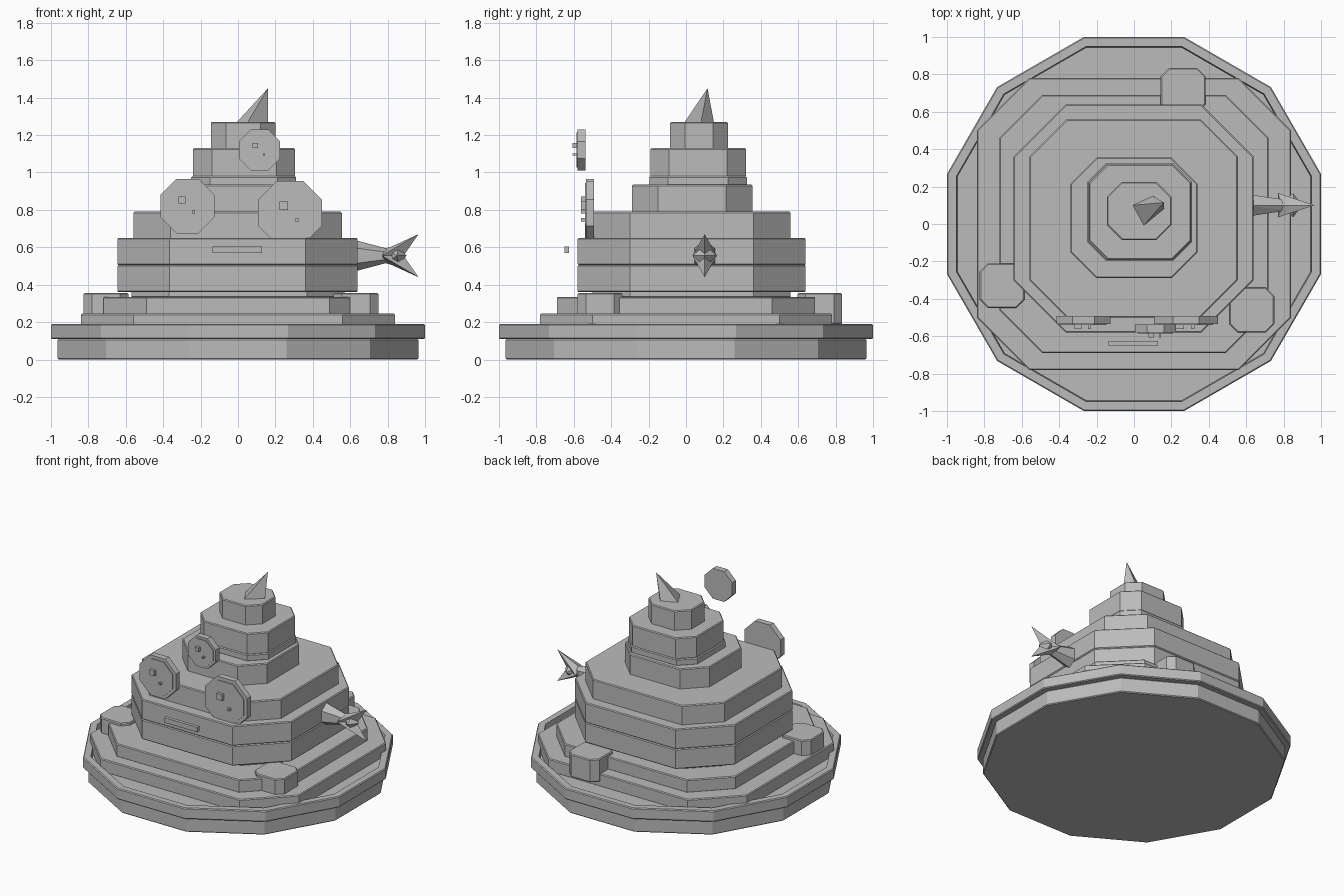
import bpy
import bmesh
import math
from mathutils import Vector

cube = bpy.data.objects.get("Cube")
if cube:
    bpy.data.objects.remove(cube, do_unlink=True)

grey = bpy.data.materials.new("stone_grey")
grey.use_nodes = True
grey.diffuse_color = (0.5, 0.5, 0.5, 1)
grey.node_tree.nodes["Principled BSDF"].inputs["Base Color"].default_value = (0.5, 0.5, 0.5, 1)


def add_object(name, bm, bevel=0):
    bmesh.ops.recalc_face_normals(bm, faces=bm.faces)
    mesh = bpy.data.meshes.new(name)
    bm.to_mesh(mesh)
    bm.free()
    mesh.materials.append(grey)
    obj = bpy.data.objects.new(name, mesh)
    bpy.context.collection.objects.link(obj)
    if bevel:
        mod = obj.modifiers.new("edge_bevel", "BEVEL")
        mod.width = bevel
        mod.segments = 1
        mod.limit_method = "ANGLE"
        mod.angle_limit = math.radians(60)
    return obj


def prism(name, outline, low, high, bevel=0.006):
    """Extrude a flat outline upward."""
    bm = bmesh.new()
    face = bm.faces.new([bm.verts.new((x, y, low)) for x, y in outline])
    up = bmesh.ops.extrude_face_region(bm, geom=[face])["geom"]
    bmesh.ops.translate(bm, vec=(0, 0, high - low),
                        verts=[v for v in up if isinstance(v, bmesh.types.BMVert)])
    return add_object(name, bm, bevel)


def chamfered(x0, x1, y0, y1, c):
    return [(x0 + c, y0), (x1 - c, y0), (x1, y0 + c), (x1, y1 - c),
            (x1 - c, y1), (x0 + c, y1), (x0, y1 - c), (x0, y0 + c)]


def polygon(sides, apothem):
    r = apothem / math.cos(math.pi / sides)
    angles = [(i + 0.5) * math.tau / sides for i in range(sides)]
    return [(r * math.cos(a), r * math.sin(a)) for a in angles]


def hull(name, points):
    bm = bmesh.new()
    for p in points:
        bm.verts.new(p)
    bmesh.ops.convex_hull(bm, input=bm.verts)
    return add_object(name, bm)


def box(name, center, size):
    bm = bmesh.new()
    bmesh.ops.create_cube(bm, size=1)
    for v in bm.verts:
        v.co = Vector(center) + v.co * Vector(size)
    return add_object(name, bm)


# Twelve-sided base with a shallow rimmed tray on top
prism("base_lower", polygon(12, 0.965), 0, 0.11)
bm = bmesh.new()
rings = [[bm.verts.new((x, y, z)) for x, y in polygon(12, a)]
         for a, z in [(0.965, 0.11), (0.995, 0.11), (1, 0.116), (1, 0.184),
                      (0.994, 0.19), (0.95, 0.19), (0.945, 0.155)]]
for lower, upper in zip(rings, rings[1:]):
    for i in range(12):
        j = (i + 1) % 12
        bm.faces.new((lower[i], lower[j], upper[j], upper[i]))
bm.faces.new(rings[-1])
bm.faces.new(rings[0])
add_object("base_rim", bm)

# Stepped body: x range, y range, corner cut, z range
tiers = {
    "lower_step": (-0.84, 0.84, -0.78, 0.78, 0.28, 0.15, 0.245),
    "upper_step": (-0.72, 0.72, -0.69, 0.69, 0.23, 0.24, 0.335),
    "body_foot": (-0.57, 0.57, -0.5, 0.56, 0.2, 0.33, 0.37),
    "body_lower": (-0.645, 0.64, -0.58, 0.64, 0.28, 0.36, 0.505),
    "body_upper": (-0.645, 0.64, -0.58, 0.64, 0.28, 0.505, 0.65),
    "shoulder": (-0.56, 0.555, -0.5, 0.56, 0.2, 0.64, 0.79),
    "neck": (-0.34, 0.34, -0.29, 0.355, 0.14, 0.78, 0.935),
    "collar": (-0.25, 0.31, -0.195, 0.325, 0.1, 0.93, 0.98),
    "head": (-0.24, 0.305, -0.19, 0.32, 0.1, 0.975, 1.13),
    "crown": (-0.145, 0.2, -0.085, 0.225, 0.08, 1.12, 1.27),
}
for name, (x0, x1, y0, y1, cut, low, high) in tiers.items():
    prism(name, chamfered(x0, x1, y0, y1, cut), low, high)

# Leaning spike on the crown
hull("top_spike", [(-0.01, 0.1, 1.265), (0.05, -0.01, 1.265), (0.16, 0.08, 1.265),
                   (0.1, 0.15, 1.265), (0.16, 0.115, 1.45)])

# Three small feet on the steps
for name, x, y in [("right_foot", -0.705, -0.33), ("left_foot", 0.63, -0.46),
                   ("back_foot", 0.263, 0.715)]:
    prism(name, chamfered(x - 0.12, x + 0.12, y - 0.12, y + 0.12, 0.045), 0.19, 0.355)


# Floating eyes: octagonal discs with two raised glints
def eye(name, x, z, radius, front):
    disc = prism(name, polygon(8, radius), 0, 0.044, 0)
    ring = prism(name + "_face", polygon(8, radius * 0.85), 0.04, 0.05, 0)
    for part in (disc, ring):
        part.rotation_euler.x = math.pi / 2
        part.location = (x, front + 0.044, z)
    glints = [("_large_glint", -0.2, 0.22, 0.26), ("_small_glint", 0.22, -0.22, 0.1)]
    for suffix, dx, dz, size in glints:
        s = size * radius
        box(name + suffix, (x + dx * radius, front - 0.012, z + dz * radius), (s, 0.03, s))


eye("right_eye", -0.27, 0.82, 0.145, -0.535)
eye("left_eye", 0.278, 0.785, 0.17, -0.535)
eye("upper_eye", 0.115, 1.12, 0.11, -0.58)

# Mouth bar
box("mouth", (-0.005, -0.638, 0.587), (0.265, 0.024, 0.036))

# Tapered arm with a spiked tip on the left side
cy, cz = 0.1, 0.555
arm = []
for x, ry, rz in [(0.6, 0.07, 0.09), (0.82, 0.032, 0.032)]:
    for i in range(6):
        a = (i + 0.5) * math.tau / 6
        arm.append((x, cy + ry * math.cos(a), cz + rz * math.sin(a)))
hull("arm", arm)
for name, s in [("upper_claw", 1), ("lower_claw", -1)]:
    hull(name, [(0.77, cy - 0.065, cz), (0.77, cy + 0.065, cz), (0.885, cy, cz),
                (0.79, cy, cz + s * 0.035), (0.965, cy, cz + s * 0.115)])
for name, s in [("front_barb", -1), ("back_barb", 1)]:
    hull(name, [(0.79, cy, cz + 0.04), (0.79, cy, cz - 0.04), (0.9, cy, cz),
                (0.86, cy, cz + 0.06), (0.86, cy, cz - 0.06), (0.85, cy + s * 0.065, cz)])
